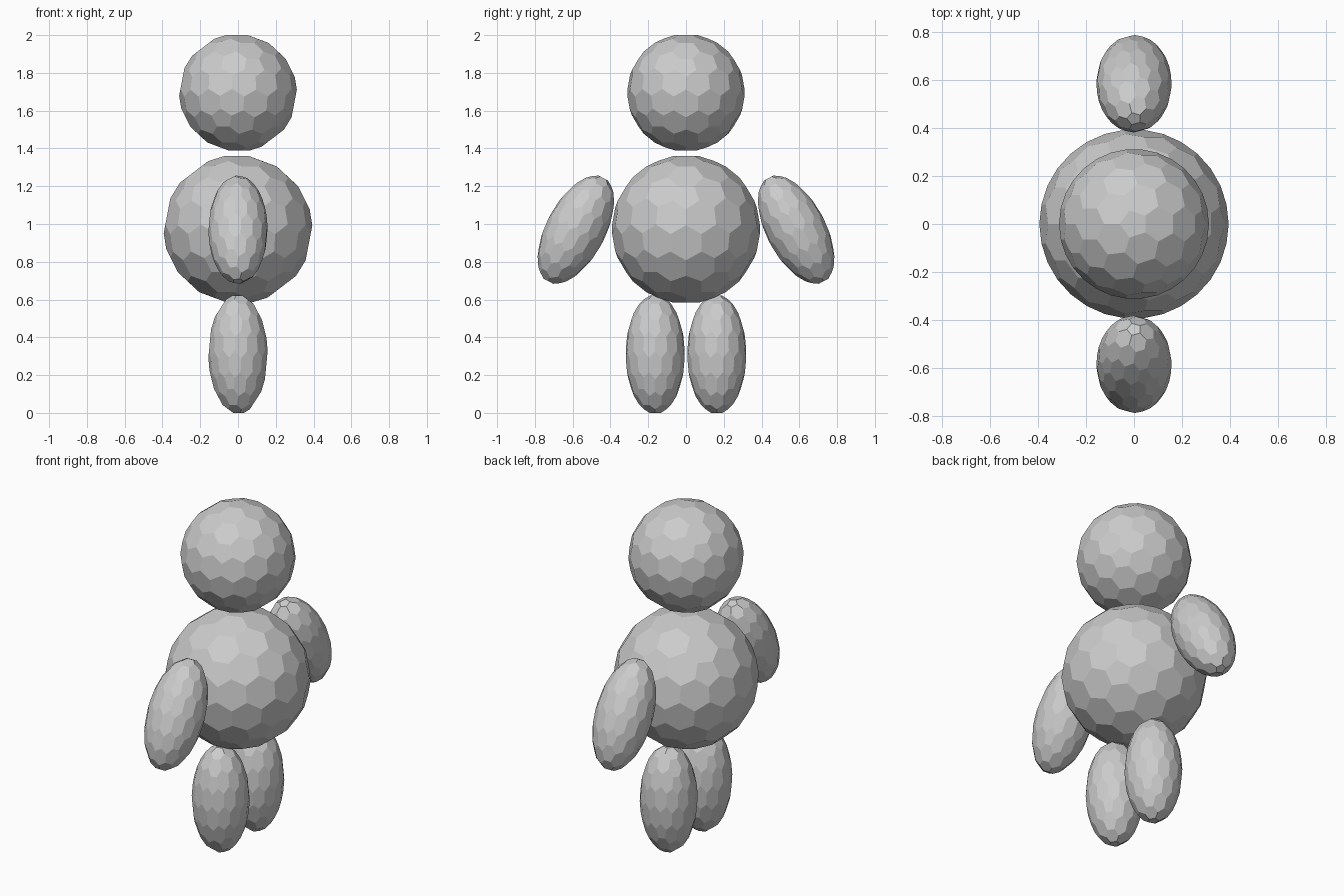
import bpy, bmesh, math
from mathutils import Vector, Matrix

if "Cube" in bpy.data.objects:
    bpy.data.objects.remove(bpy.data.objects["Cube"])

grey = bpy.data.materials.new("light grey")
grey.diffuse_color = (0.6, 0.6, 0.6, 1)
grey.use_nodes = True
grey.node_tree.nodes["Principled BSDF"].inputs["Base Color"].default_value = grey.diffuse_color


def faceted_ball(name, centre, radii, tilt=0.0):
    """Ball of pentagons and hexagons: the dual of a subdivided icosahedron."""
    src = bmesh.new()
    bmesh.ops.create_icosphere(src, subdivisions=1, radius=1)
    bmesh.ops.subdivide_edges(src, edges=src.edges[:], cuts=2, use_grid_fill=True)
    for v in src.verts:
        v.co.normalize()
    src.faces.index_update()
    out = bmesh.new()
    corners = [out.verts.new(f.calc_center_median().normalized()) for f in src.faces]
    for v in src.verts:
        n = v.co.normalized()
        u = n.orthogonal().normalized()
        w = n.cross(u)
        ring = sorted(v.link_faces, key=lambda f: math.atan2(
            f.calc_center_median().dot(w), f.calc_center_median().dot(u)))
        out.faces.new([corners[f.index] for f in ring])
    out.transform(Matrix.Translation(centre) @ Matrix.Rotation(tilt, 4, 'X')
                  @ Matrix.Diagonal((*radii, 1)))
    mesh = bpy.data.meshes.new(name)
    out.to_mesh(mesh)
    src.free()
    out.free()
    mesh.materials.append(grey)
    bpy.context.collection.objects.link(bpy.data.objects.new(name, mesh))


# Head and body
faceted_ball("head", Vector((0, 0, 1.695)), (0.312, 0.312, 0.312))
faceted_ball("body", Vector((0, 0, 0.972)), (0.394, 0.394, 0.394))

# Arms and legs on both sides
for side, word in ((1, "right"), (-1, "left")):
    faceted_ball(word + "_arm", Vector((0, side * 0.583, 0.97)),
                 (0.157, 0.157, 0.315), side * math.radians(28))
    faceted_ball(word + "_leg", Vector((0, side * 0.163, 0.31)),
                 (0.157, 0.157, 0.317))
